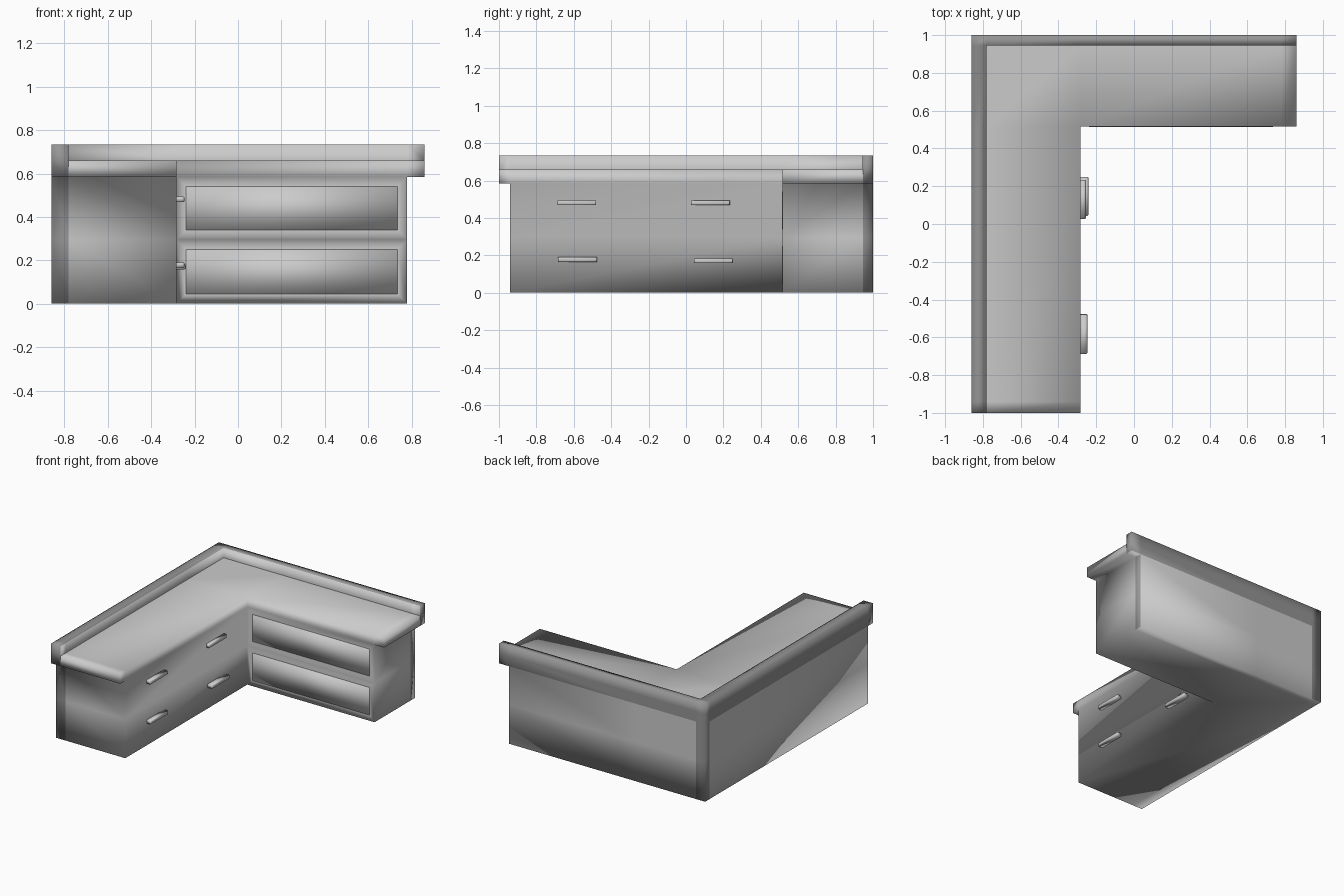
import bpy, bmesh
from mathutils import Vector

if "Cube" in bpy.data.objects:
    bpy.data.objects.remove(bpy.data.objects["Cube"])

# Grid lines that divide the desk into blocks
XS = [-0.86, -0.782, -0.283, 0.78, 0.86]
YS = [-1.0, -0.94, 0.515, 0.945, 1.0]
ZS = [0.0, 0.295, 0.585, 0.66, 0.735]


def part_at(i, j, k):
    """Name of the part filling a block, or None where it is empty."""
    if not (0 <= i < 4 and 0 <= j < 4 and 0 <= k < 4):
        return None
    if not (i < 2 or j > 1):              # outside the L-shaped plan
        return None
    if k < 2 and not (i < 3 and j > 0):   # cabinet stops short of both ends
        return None
    if i == 0 or j == 3:
        return "back_panel"
    return "desk_body" if k < 3 else None


def is_dark(i, j, k, axis, side):
    """Outer band, end strips and corner post of the back panel are darker."""
    if axis == 2:
        return k == 3
    if k == 3 and ((axis == 0 and side and i == 0) or (axis == 1 and not side and j == 3)):
        return False                      # inner side of the rim
    wall = (axis == 0 and not side and j < 3) or (axis == 1 and side and i > 0)
    return k >= 2 or not wall


def finish(name, bm):
    """Smooth shaded object from a bmesh."""
    for f in bm.faces:
        f.smooth = True
    mesh = bpy.data.meshes.new(name)
    bm.to_mesh(mesh)
    bm.free()
    ob = bpy.data.objects.new(name, mesh)
    bpy.context.collection.objects.link(ob)
    return ob


def build_part(name):
    """Outer skin of one part, leaving out faces hidden against other parts."""
    bm = bmesh.new()
    for i in range(4):
        for j in range(4):
            for k in range(4):
                if part_at(i, j, k) != name:
                    continue
                idx = (i, j, k)
                for axis in range(3):
                    for side in (0, 1):
                        n = list(idx)
                        n[axis] += 2 * side - 1
                        if part_at(*n):
                            continue
                        u, v = (axis + 1) % 3, (axis + 2) % 3
                        verts = []
                        for a, b in ((0, 0), (1, 0), (1, 1), (0, 1)):
                            c = list(idx)
                            c[axis] += side
                            c[u] += a
                            c[v] += b
                            verts.append(bm.verts.new((XS[c[0]], YS[c[1]], ZS[c[2]])))
                        f = bm.faces.new(verts if side else verts[::-1])
                        if name == "back_panel" and is_dark(i, j, k, axis, side):
                            f.material_index = 1
    bmesh.ops.remove_doubles(bm, verts=bm.verts, dist=0.0001)
    bm.normal_update()
    if name == "desk_body":
        # frames around the two drawers of the back wing
        fronts = [f for f in bm.faces if f.normal.y < -0.9
                  and f.calc_center_median().z < 0.58
                  and abs(f.calc_center_median().y - 0.515) < 0.01]
        bmesh.ops.inset_individual(bm, faces=fronts, thickness=0.044,
                                   depth=0.0, use_even_offset=True)
        bmesh.ops.delete(bm, geom=fronts, context='FACES')
    return finish(name, bm)


def box(name, lo, hi):
    """Plain smooth shaded box between two corners."""
    lo, hi = Vector(lo), Vector(hi)
    bm = bmesh.new()
    bmesh.ops.create_cube(bm, size=1.0)
    bmesh.ops.scale(bm, vec=hi - lo, verts=bm.verts)
    bmesh.ops.translate(bm, vec=(lo + hi) / 2, verts=bm.verts)
    return bm


grey = bpy.data.materials.new("body_grey")
grey.diffuse_color = (0.8, 0.8, 0.8, 1)
grey.use_nodes = True
grey.node_tree.nodes["Principled BSDF"].inputs["Base Color"].default_value = grey.diffuse_color
dark = bpy.data.materials.new("dark_grey")
dark.diffuse_color = (0.3, 0.3, 0.3, 1)
dark.use_nodes = True
dark.node_tree.nodes["Principled BSDF"].inputs["Base Color"].default_value = dark.diffuse_color

# Cabinet with worktop, and the wall along the two back sides
build_part("desk_body")
panel = build_part("back_panel")
panel.data.materials.append(grey)
panel.data.materials.append(dark)

# Drawer fronts of the back wing
for label, z0, z1 in (("lower", 0.044, 0.251), ("upper", 0.339, 0.541)):
    finish("drawer_" + label, box("drawer", (-0.239, 0.513, z0), (0.736, 0.53, z1)))


def handle(name, y, z, x_out):
    """Bar handle on the side wing with rounded outer edges."""
    bm = box(name, (-0.285, y - 0.104, z - 0.013), (x_out, y + 0.104, z + 0.013))
    outer = [e for e in bm.edges if all(v.co.x > x_out - 0.001 for v in e.verts)]
    bmesh.ops.bevel(bm, geom=outer, offset=0.008, segments=2, profile=0.5,
                    affect='EDGES')
    finish(name, bm)


# Four handles on the side wing
handle("handle_front_upper", -0.584, 0.481, -0.246)
handle("handle_front_lower", -0.580, 0.178, -0.246)
handle("handle_rear_upper", 0.130, 0.481, -0.254)
handle("handle_rear_lower", 0.146, 0.171, -0.241)
